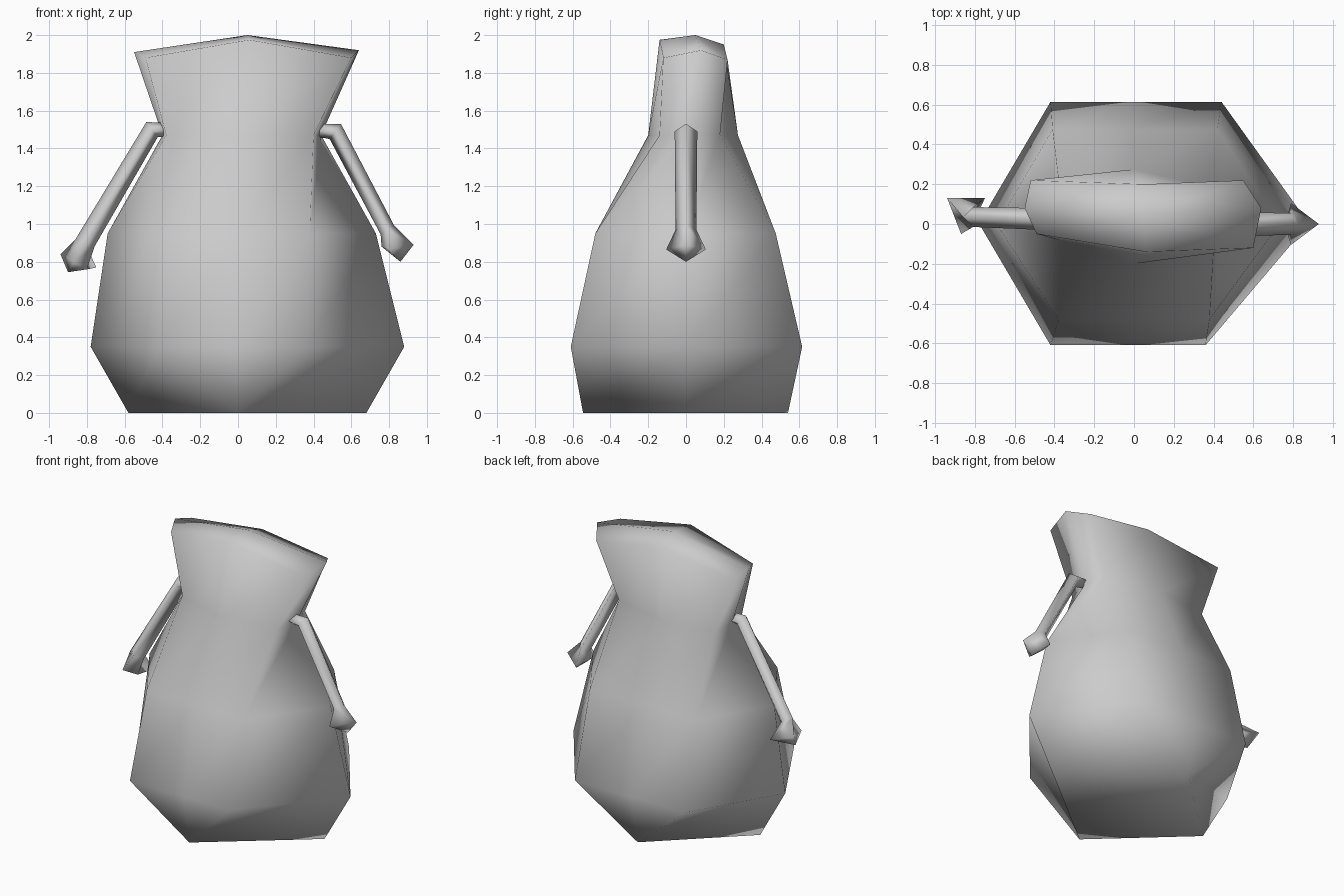
import bpy
import bmesh

default_cube = bpy.data.objects.get("Cube")
if default_cube:
    bpy.data.objects.remove(default_cube, do_unlink=True)

grey = bpy.data.materials.new("plain grey")
grey.use_nodes = True
grey.diffuse_color = (0.6, 0.6, 0.6, 1)
grey.node_tree.nodes["Principled BSDF"].inputs["Base Color"].default_value = grey.diffuse_color


def loft(name, rings, end_tip):
    """Skin a list of rings with quads, flat at the start and closed to a tip."""
    bm = bmesh.new()
    loops = [[bm.verts.new(point) for point in ring] for ring in rings]
    count = len(loops[0])
    for lower, upper in zip(loops, loops[1:]):
        for i in range(count):
            j = (i + 1) % count
            bm.faces.new((lower[i], lower[j], upper[j], upper[i]))
    bm.faces.new(loops[0])
    peak = bm.verts.new(end_tip)
    for i in range(count):
        bm.faces.new((loops[-1][i], loops[-1][(i + 1) % count], peak))
    # Corners that share a place become one point
    bmesh.ops.remove_doubles(bm, verts=bm.verts, dist=0.0001)
    bmesh.ops.recalc_face_normals(bm, faces=bm.faces)
    mesh = bpy.data.meshes.new(name)
    bm.to_mesh(mesh)
    bm.free()
    mesh.materials.append(grey)
    mesh.shade_smooth()
    obj = bpy.data.objects.new(name, mesh)
    bpy.context.collection.objects.link(obj)


def body_ring(z, left, right, front, back, front_corners, back_corners):
    """Six-sided section with an extra point in the middle of front and back."""
    return [
        (left, (front + back) / 2, z),
        (front_corners[0], front, z), (0, front, z), (front_corners[1], front, z),
        (right, (front + back) / 2, z),
        (back_corners[1], back, z), (0, back, z), (back_corners[0], back, z),
    ]


def arm_ring(x, y, z, across, depth, rise):
    """Diamond section: outer, back, inner and front points."""
    return [
        (x + across, y, z + rise), (x, y + depth, z),
        (x - across, y, z - rise), (x, y - depth, z),
    ]


# Neck: a flattened loop, widest at the middle of front and back
neck = [
    (-0.40, 0.06, 1.47),
    (-0.38, -0.08, 1.47), (0, -0.20, 1.47), (0.40, -0.14, 1.47),
    (0.44, 0.03, 1.47),
    (0.40, 0.18, 1.47), (0, 0.275, 1.47), (-0.38, 0.225, 1.47),
]

# Flared rim of the head
head_rim = [
    (-0.55, 0.08, 1.91),
    (-0.49, -0.05, 1.88), (0.06, -0.14, 1.975), (0.60, -0.12, 1.88),
    (0.64, 0.08, 1.92),
    (0.55, 0.22, 1.87), (0.05, 0.20, 1.95), (-0.52, 0.22, 1.87),
]

# Body: diamond base, hexagonal belly and chest, then neck and head
loft("body", [
    body_ring(z=0, left=-0.58, right=0.68, front=-0.545, back=0.54,
              front_corners=(0, 0), back_corners=(0, 0)),
    body_ring(z=0.35, left=-0.78, right=0.88, front=-0.61, back=0.615,
              front_corners=(-0.42, 0.36), back_corners=(-0.42, 0.44)),
    body_ring(z=0.95, left=-0.69, right=0.73, front=-0.48, back=0.475,
              front_corners=(-0.38, 0.38), back_corners=(-0.41, 0.42)),
    neck,
    head_rim,
], end_tip=(0.05, 0.05, 2.0))

# Left arm: shoulder stub, bend, wrist, flared hand
left_hand = [(0.93, 0, 0.89), (0.79, 0.105, 0.865), (0.76, 0, 0.88), (0.79, -0.105, 0.865)]
loft("left_arm", [
    arm_ring(x=0.43, y=0, z=1.495, across=0, depth=0.05, rise=0.035),
    arm_ring(x=0.515, y=0, z=1.49, across=0.03, depth=0.06, rise=0.04),
    arm_ring(x=0.79, y=0, z=0.97, across=0.035, depth=0.055, rise=0.025),
    left_hand,
], end_tip=(0.86, 0, 0.80))

# Right arm: same build with a twisted hand
right_hand = [(-0.94, 0.13, 0.84), (-0.75, 0.13, 0.77), (-0.80, 0.02, 0.76), (-0.87, -0.05, 0.80)]
loft("right_arm", [
    arm_ring(x=-0.37, y=0.02, z=1.50, across=0, depth=0.05, rise=0.035),
    arm_ring(x=-0.455, y=0.025, z=1.50, across=-0.03, depth=0.055, rise=0.04),
    arm_ring(x=-0.81, y=0.035, z=0.90, across=-0.05, depth=0.05, rise=0.02),
    right_hand,
], end_tip=(-0.90, 0.06, 0.745))
